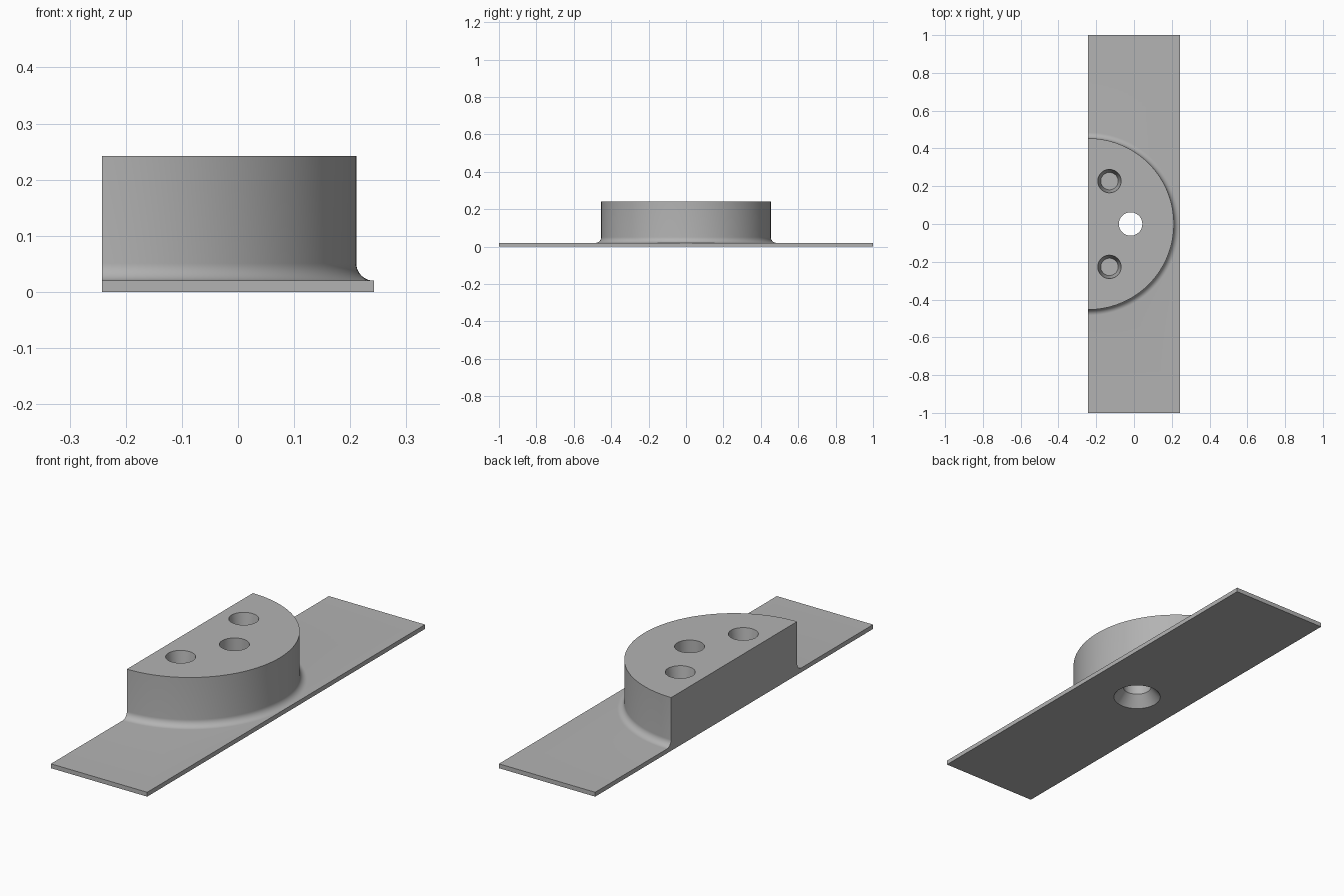
import bpy
import bmesh
from math import cos, sin, pi, radians

if "Cube" in bpy.data.objects:
    bpy.data.objects.remove(bpy.data.objects["Cube"], do_unlink=True)

HALF_W, HALF_L = 0.2425, 1.0      # plate footprint
PLATE_T, TOP = 0.02, 0.2425       # plate thickness, total height
BOSS_R, FILLET = 0.4535, 0.031

grey = bpy.data.materials.new("plain grey")
grey.use_nodes = True
colour = (0.45, 0.45, 0.45, 1)
grey.diffuse_color = colour
grey.node_tree.nodes["Principled BSDF"].inputs["Base Color"].default_value = colour


def add_object(name, bm):
    bmesh.ops.recalc_face_normals(bm, faces=bm.faces)
    mesh = bpy.data.meshes.new(name)
    bm.to_mesh(mesh)
    bm.free()
    mesh.materials.append(grey)
    obj = bpy.data.objects.new(name, mesh)
    bpy.context.collection.objects.link(obj)
    return obj


def revolve(name, profile, x, y, steps):
    """Closed solid turned from (radius, height) points, with flat end caps."""
    bm = bmesh.new()
    rings = []
    for r, z in profile:
        angles = [2 * pi * (i + 0.5) / steps for i in range(steps)]
        rings.append([bm.verts.new((x + r * cos(a), y + r * sin(a), z)) for a in angles])
    for low, high in zip(rings, rings[1:]):
        for i in range(steps):
            j = (i + 1) % steps
            bm.faces.new((low[i], low[j], high[j], high[i]))
    bm.faces.new(rings[0])
    bm.faces.new(rings[-1])
    return add_object(name, bm)


def boolean(target, tool, operation):
    mod = target.modifiers.new(tool.name, "BOOLEAN")
    mod.object, mod.operation, mod.solver = tool, operation, "EXACT"
    bpy.context.view_layer.objects.active = target
    bpy.ops.object.modifier_apply(modifier=mod.name)
    bpy.data.objects.remove(tool, do_unlink=True)


# Round boss blending through a fillet into a wide flange
arc = [(BOSS_R + FILLET * (1 - cos(a)), PLATE_T + FILLET * (1 - sin(a)))
       for a in (pi / 2 * (1 - i / 10) for i in range(11))]
profile = [(1.3, -0.1), (1.3, PLATE_T)] + arc + [(BOSS_R, TOP)]
bracket = revolve("half_round_bracket", profile, -HALF_W, 0, 160)

# Trim to the plate footprint
bm = bmesh.new()
bmesh.ops.create_cube(bm, size=1)
for v in bm.verts:
    v.co = (v.co.x * 2 * HALF_W, v.co.y * 2 * HALF_L, v.co.z + 0.5)
boolean(bracket, add_object("footprint", bm), "INTERSECT")

# Through hole, countersunk from below
through = [(0.107, -0.005), (0.062, 0.05), (0.062, 0.3)]
boolean(bracket, revolve("through_hole", through, -0.018, 0, 48), "DIFFERENCE")

# Pair of tapered blind holes
for side in (-1, 1):
    blind = [(0.046, 0.14), (0.062, TOP), (0.062, 0.3)]
    boolean(bracket, revolve("blind_hole", blind, -0.13, side * 0.227, 48), "DIFFERENCE")

bpy.ops.object.select_all(action="DESELECT")
bracket.select_set(True)
bpy.context.view_layer.objects.active = bracket
bpy.ops.object.shade_smooth_by_angle(angle=radians(30))
